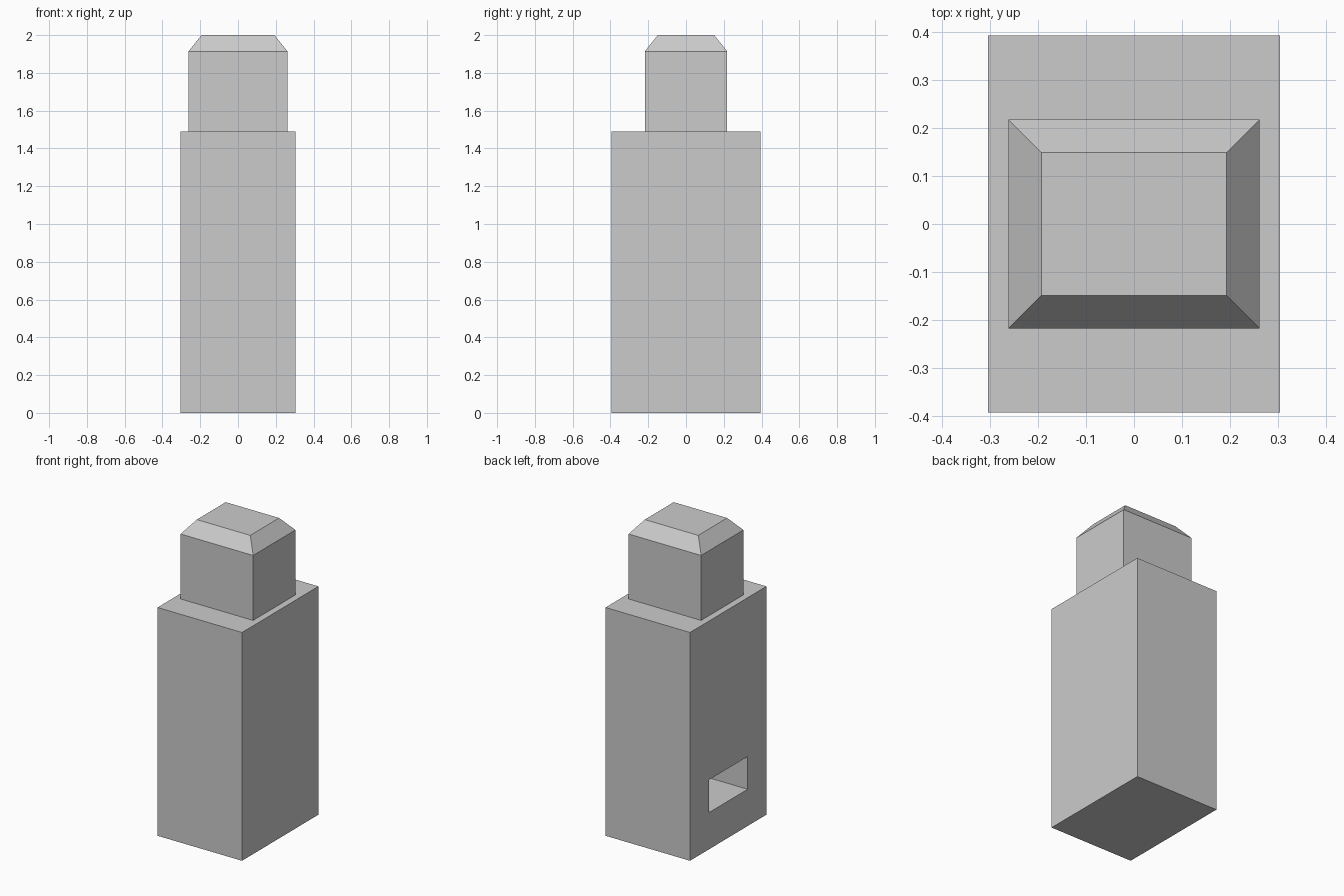
import bpy
import bmesh

# Remove the default cube only
cube = bpy.data.objects.get("Cube")
if cube:
    bpy.data.objects.remove(cube, do_unlink=True)

grey = bpy.data.materials.new("light_grey")
grey.use_nodes = True
colour = (0.6, 0.6, 0.6, 1)
grey.diffuse_color = colour
grey.node_tree.nodes["Principled BSDF"].inputs["Base Color"].default_value = colour


def loft(name, rings):
    """Stack rectangular rings (half width, half depth, height) into a closed solid."""
    bm = bmesh.new()
    loops = []
    for hx, hy, z in rings:
        loops.append([bm.verts.new((sx * hx, sy * hy, z))
                      for sx, sy in ((-1, -1), (1, -1), (1, 1), (-1, 1))])
    bm.faces.new(loops[0][::-1])
    bm.faces.new(loops[-1])
    for low, high in zip(loops, loops[1:]):
        for i in range(4):
            j = (i + 1) % 4
            bm.faces.new((low[i], low[j], high[j], high[i]))
    mesh = bpy.data.meshes.new(name)
    bm.to_mesh(mesh)
    bm.free()
    mesh.materials.append(grey)
    obj = bpy.data.objects.new(name, mesh)
    bpy.context.collection.objects.link(obj)
    return obj


# Tall body
W, D, H = 0.305, 0.394, 1.49
body = loft("body", [(W, D, 0), (W, D, H)])

# Rectangular pocket low in the -x side
POCKET_DEPTH = 0.4
pocket = loft("pocket_cutter", [(POCKET_DEPTH, 0.2, 0.24), (POCKET_DEPTH, 0.2, 0.453)])
pocket.location.x = -W
pocket.hide_render = True
pocket.hide_viewport = True
pocket.display_type = 'WIRE'
cut = body.modifiers.new("pocket", 'BOOLEAN')
cut.operation = 'DIFFERENCE'
cut.solver = 'EXACT'
cut.object = pocket

# Narrower head with a sloped rim
loft("head", [(0.262, 0.218, H), (0.262, 0.218, 1.914), (0.193, 0.149, 2)])
